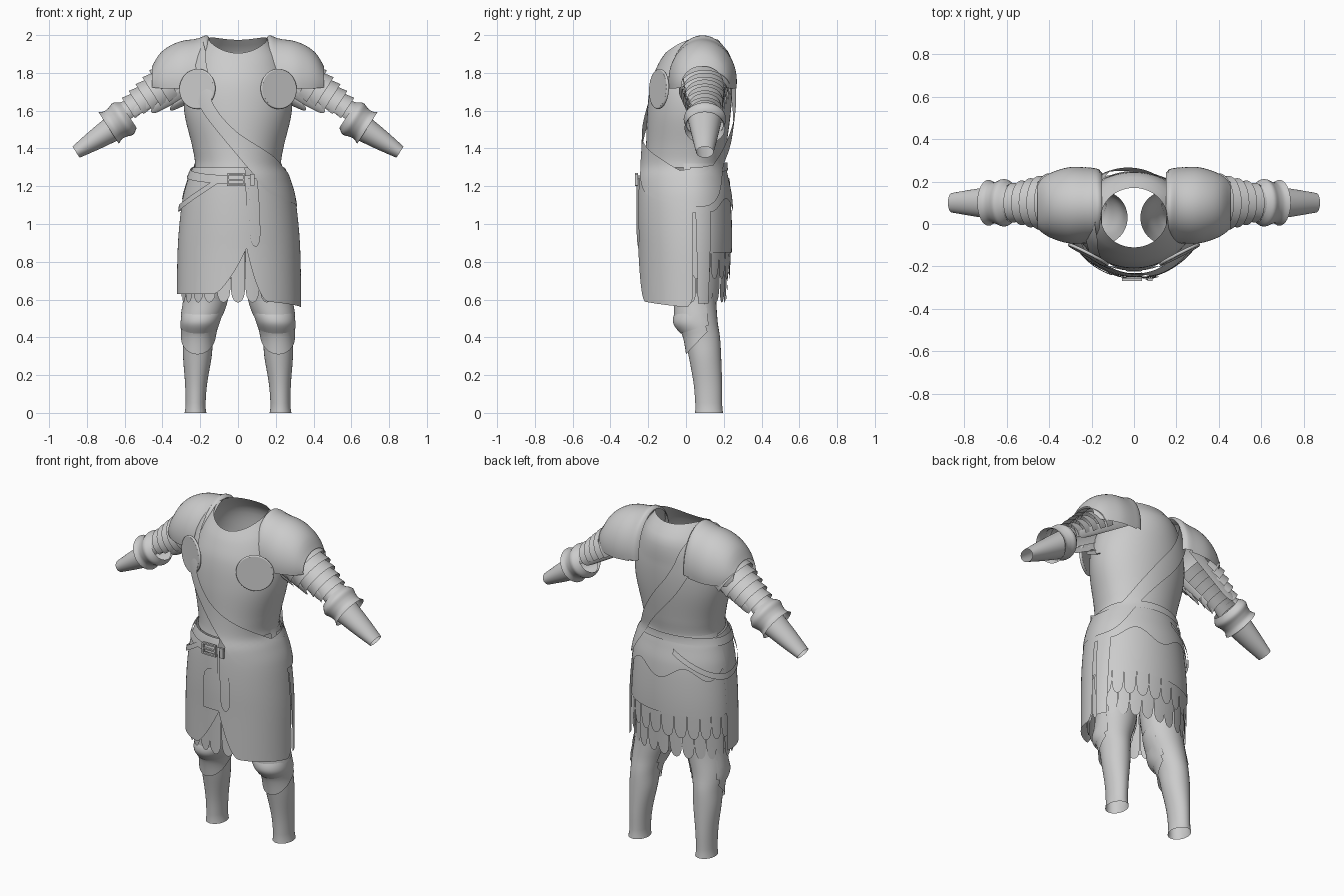
import bpy, bmesh, math
from math import sin, cos, pi, radians, sqrt
from mathutils import Vector

default_cube = bpy.data.objects.get("Cube")
if default_cube:
    bpy.data.objects.remove(default_cube, do_unlink=True)

steel = bpy.data.materials.new("plain_grey")
steel.use_nodes = True
steel.diffuse_color = (0.6, 0.6, 0.6, 1)
steel.node_tree.nodes["Principled BSDF"].inputs["Base Color"].default_value = (0.6, 0.6, 0.6, 1)


def lerp(a, b, t):
    return a + (b - a) * t


def interp(table, t):
    """Smooth interpolation of table rows keyed by their first column."""
    t = min(max(t, table[0][0]), table[-1][0])
    last = len(table) - 1
    i = max(k for k in range(last) if table[k][0] <= t)
    p, q = table[i], table[i + 1]
    before, after = table[max(i - 1, 0)], table[min(i + 2, last)]
    h = q[0] - p[0]
    s = (t - p[0]) / h
    out = []
    for a, b, c, d in zip(before[1:], p[1:], q[1:], after[1:]):
        m = (c - a) / (q[0] - before[0]) * h
        n = (d - b) / (after[0] - p[0]) * h
        out.append(b + s * m + s * s * (3 * (c - b) - 2 * m - n) + s ** 3 * (2 * (b - c) + m + n))
    return out


def sheet(name, surface, nu=24, nv=12, inside=(0, 0.02, 1.2), side=1):
    """Smooth grid over surface(u, v), facing away from the inside point."""
    bm = bmesh.new()
    inside = Vector(inside)
    grid = [[bm.verts.new(surface(i / nu, j / nv)) for j in range(nv + 1)] for i in range(nu + 1)]
    for i in range(nu):
        for j in range(nv):
            bm.faces.new((grid[i][j], grid[i + 1][j], grid[i + 1][j + 1], grid[i][j + 1]))
    bm.normal_update()
    facing = sum(f.normal.dot(f.calc_center_median() - inside) * f.calc_area() for f in bm.faces)
    if facing < 0:
        bmesh.ops.reverse_faces(bm, faces=bm.faces)
    if side < 0:
        bmesh.ops.scale(bm, vec=(-1, 1, 1), verts=bm.verts)
        bmesh.ops.reverse_faces(bm, faces=bm.faces)
    bmesh.ops.remove_doubles(bm, verts=bm.verts, dist=0.0002)
    mesh = bpy.data.meshes.new(name)
    bm.to_mesh(mesh)
    bm.free()
    mesh.materials.append(steel)
    mesh.shade_smooth()
    obj = bpy.data.objects.new(name, mesh)
    bpy.context.collection.objects.link(obj)
    return obj


# Body outline: height, half width, front y, back y
BODY = [(0.55, 0.315, -0.23, 0.225), (0.85, 0.31, -0.235, 0.24), (1.0, 0.3, -0.24, 0.24),
        (1.15, 0.28, -0.24, 0.23), (1.25, 0.25, -0.235, 0.21), (1.31, 0.228, -0.22, 0.2),
        (1.4, 0.24, -0.212, 0.212), (1.6, 0.285, -0.205, 0.238), (1.75, 0.275, -0.185, 0.245),
        (1.85, 0.22, -0.145, 0.235), (1.905, 0.155, -0.11, 0.17)]


def body(degrees, z, off=0.0):
    """Point on the body; zero degrees is the front, positive turns to the left."""
    a = radians(degrees)
    half, front, back = interp(BODY, z)
    mid = 0.03
    depth = (mid - front if cos(a) > 0 else back - mid) + off
    lift = max(0, (z - 1.78) / 0.125) * (0.035 * (1 - cos(a)) + 0.04 * sin(a) ** 2)
    return ((half + off) * sin(a), mid - depth * cos(a), z + lift)


def wrap(name, start, end, top, bottom, off, nu=40, nv=16):
    """Plate lying on the body between two angles and two edge rules of u."""
    sheet(name, lambda u, v: body(lerp(start, end, u), lerp(top(u), bottom(u), v), off), nu, nv)


def petal(name, angle, width, flat, tip, off):
    """Strip with a straight end and a rounded end."""
    round_part = min(abs(flat - tip), 0.07) * (1 if flat > tip else -1)

    def surface(u, v):
        s = 2 * u - 1
        end = tip + round_part * (1 - sqrt(max(0, 1 - s * s)))
        return body(angle + s * width / 2, lerp(flat, end, v), off)
    sheet(name, surface, 12, 8)


# Cuirass with an open neck, and the skirt plates
wrap("cuirass", 0, 360, lambda u: 1.905, lambda u: 1.3, 0, 72, 32)
wrap("back_skirt", 80, 270, lambda u: 1.32, lambda u: 0.85, 0.003)
wrap("back_peplum", 88, 268, lambda u: 1.3, lambda u: 1.1 + 0.035 * cos(u * 6 * pi), 0.013, 60)
wrap("right_front_skirt", 9, -98, lambda u: 1.3,
     lambda u: 0.63 + 0.25 * max(0, 1 - u / 0.3) ** 1.5, 0.01, 48)
wrap("left_front_skirt", 8, 92, lambda u: 1.25,
     lambda u: 0.6 - 0.045 * u + 0.27 * max(0, 1 - u / 0.25) ** 2 + 0.06 * max(0, u * 10 - 9) ** 2, 0.02, 60)
wrap("left_side_skirt", 90, 112, lambda u: 1.25, lambda u: 1.06, 0.015)
sheet("left_side_strip",
      lambda u, v: body(lerp(95, 117, u) + v * lerp(4, -2, u), lerp(1.1, 0.58, v), 0.014))

# Hanging lappets under the skirt
for k in range(24):
    petal("lower_lappet", k * 15, 14.5, 0.89, 0.585, -0.012 - 0.004 * (k % 2))
for k in range(12):
    petal("upper_lappet", 97 + k * 15, 14.5, 0.89, 0.71, -0.003)
petal("front_flap", 0, 21, 0.87, 1.12, 0.017)
petal("hanging_strap", 16, 10, 1.24, 0.88, 0.028)

# Sash: step, upper edge angle and height, lower edge angle and height
SASH = [(0, -88, 1.905, -98, 1.88), (1, -50, 1.87, -75, 1.86), (2, -27, 1.74, -48, 1.78),
        (3, -25, 1.635, -42, 1.635), (4, 2, 1.475, -16, 1.45), (5, 55, 1.34, 15, 1.28),
        (6, 90, 1.265, 40, 1.15), (7, 122, 1.3, 115, 1.1), (8, 155, 1.46, 152, 1.32),
        (9, 185, 1.66, 192, 1.54), (10, 212, 1.84, 226, 1.78), (11, 262, 1.905, 272, 1.88)]


def sash(u, v):
    upper_a, upper_z, lower_a, lower_z = interp(SASH, u * 11)
    return body(lerp(upper_a, lower_a, v), lerp(upper_z, lower_z, v), 0.024)


sheet("sash", sash, 88, 8)

# Belt, slung loop and buckle
wrap("belt", 0, 360, lambda u: 1.292 - 0.035 * cos(2 * pi * u),
     lambda u: 1.248 - 0.035 * cos(2 * pi * u), 0.02, 72, 2)
wrap("belt_loop", -22, -165, lambda u: 1.25 - 0.15 * sin(pi * u),
     lambda u: 1.215 - 0.15 * sin(pi * u), 0.024, 40, 2)


def box(name, x, z, width, height):
    bpy.ops.mesh.primitive_cube_add(size=1, location=(x, -0.262, z))
    obj = bpy.context.object
    obj.name = name
    obj.scale = (width, 0.014, height)
    obj.data.materials.append(steel)


for s in (-1, 1):
    box("buckle_upright", s * 0.042 - 0.01, 1.235, 0.01, 0.065)
    box("buckle_rail", -0.01, 1.235 + s * 0.03, 0.09, 0.009)
box("buckle_prong", -0.01, 1.235, 0.08, 0.008)
box("belt_clasp", 0.075, 1.235, 0.025, 0.06)

# Pauldron: x, centre height, half depth, rise
PAULDRON = [(0.15, 1.76, 0.15, 0.222), (0.165, 1.76, 0.168, 0.238), (0.21, 1.76, 0.177, 0.222),
            (0.3, 1.755, 0.18, 0.213), (0.37, 1.75, 0.162, 0.188), (0.42, 1.745, 0.138, 0.15),
            (0.455, 1.74, 0.11, 0.095)]


def pauldron(start, end, reach, off):
    def surface(u, v):
        x = lerp(start, end, v)
        mid, depth, rise = interp(PAULDRON, x)
        a = radians(lerp(-reach, reach, u))
        return (x, 0.088 + (depth + off) * sin(a), mid + (rise + off) * cos(a))
    return surface


# Arm frame: a sloping axis, the normal above it, and the y direction
SHOULDER = Vector((0.33, 0.1, 1.76))
ALONG = Vector((0.84, 0, -0.54))
ABOVE = Vector((0.54, 0, 0.84))


def arm(s, degrees, across, thick, low=0.0):
    a = radians(degrees)
    return SHOULDER + ALONG * s + Vector((0, across * sin(a), 0)) + ABOVE * (thick * cos(a) - low)


FOREARM = [(0.34, 0.088, 0.078), (0.44, 0.075, 0.066), (0.54, 0.062, 0.053), (0.65, 0.046, 0.035)]
ELBOW = [(0.31, 0.088, 0.08), (0.345, 0.112, 0.1), (0.38, 0.102, 0.09), (0.41, 0.096, 0.088),
         (0.435, 0.108, 0.1)]


def arm_tube(table, low):
    def surface(u, v):
        s = lerp(table[0][0], table[-1][0], v)
        across, thick = interp(table, s)
        return arm(s, u * 360, across, thick, low)
    return surface


def lame(k):
    def surface(u, v):
        size = 0.128 - 0.011 * k + 0.01 * v
        return arm(0.03 + 0.05 * k + 0.06 * v, lerp(-125, 105, u), size, size - 0.012, 0.005)
    return surface


def sleeve_petal(k, sign):
    def surface(u, v):
        s = 2 * v - 1
        reach = 0.29 - 0.09 * k - 0.07 * (1 - sqrt(max(0, 1 - s * s)))
        size = 0.12 + 0.012 * k - 0.03 * u
        return arm(lerp(-0.09, reach, u), sign * (98 + 22 * k + 14 * s), size, size + 0.02, 0.01)
    return surface


# Leg outline: height, x, y, half width, half depth
LEG = [(0, 0.225, 0.122, 0.058, 0.074), (0.03, 0.225, 0.121, 0.053, 0.071),
       (0.15, 0.222, 0.116, 0.058, 0.075), (0.3, 0.215, 0.1, 0.076, 0.086),
       (0.4, 0.21, 0.085, 0.08, 0.095), (0.48, 0.2, 0.06, 0.095, 0.108),
       (0.6, 0.172, 0.05, 0.113, 0.11), (0.75, 0.16, 0.04, 0.118, 0.118), (0.95, 0.15, 0.03, 0.12, 0.125)]


def leg(degrees, z, off=0.0):
    x, y, wide, deep = interp(LEG, z)
    a = radians(degrees)
    return (x + (wide + off) * sin(a), y - (deep + off) * cos(a), z)


def knee_plate(top, bottom, reach, slope, flare, bulge):
    def surface(u, v):
        a = lerp(-reach, reach, u)
        z = lerp(top, bottom, v) + slope * (1 - cos(radians(a)))
        return leg(a, z, 0.004 + flare * v + bulge * sin(pi * v) * max(0, cos(radians(a))))
    return surface


for side, label in ((1, "left_"), (-1, "right_")):
    def limb(name, surface, inside, nu=32, nv=16):
        sheet(label + name, surface, nu, nv, inside, side)

    # Shoulder and arm armour
    dome = (0.28, 0.09, 1.7)
    limb("shoulder_dome", pauldron(0.2, 0.455, 100, 0), dome)
    limb("shoulder_collar", pauldron(0.15, 0.23, 97, 0.001), dome, 32, 6)
    for k in range(6):
        limb("arm_lame", lame(k), arm(0.06 + 0.05 * k, 0, 0, 0), 32, 3)
    for k in range(3):
        limb("front_sleeve_petal", sleeve_petal(k, -1), arm(0.05, 0, 0, 0), 12, 10)
    limb("back_sleeve_petal", sleeve_petal(0, 1), arm(0.05, 0, 0, 0), 12, 10)
    limb("elbow_guard", arm_tube(ELBOW, 0.02), arm(0.38, 0, 0, 0, 0.02))
    limb("forearm", arm_tube(FOREARM, 0.034), arm(0.5, 0, 0, 0, 0.034))

    # Leg tube and knee plates
    limb("leg", lambda u, v: leg(u * 360, 0.95 * v), (0.2, 0.08, 0.45), 32, 36)
    knee = (0.2, 0.07, 0.45)
    limb("thigh_plate", knee_plate(0.6, 0.49, 115, 0.03, 0.006, 0), knee)
    limb("knee_cop", knee_plate(0.53, 0.42, 120, 0.03, 0.006, 0.014), knee)
    limb("shin_plate", knee_plate(0.44, 0.31, 110, 0.09, 0.008, 0), knee)

    # Round chest guard with a raised rim
    facing = Vector((side * 0.45, -0.88, 0.05)).to_track_quat("Z", "Y").to_euler()
    spot = (side * 0.215, -0.143, 1.715)
    bpy.ops.mesh.primitive_cylinder_add(vertices=40, radius=0.1, depth=0.016, location=spot, rotation=facing)
    bpy.context.object.name = label + "round_guard"
    bpy.ops.object.shade_smooth_by_angle()
    bpy.context.object.data.materials.append(steel)
    bpy.ops.mesh.primitive_torus_add(major_segments=40, minor_segments=8, major_radius=0.099,
                                     minor_radius=0.008, location=spot, rotation=facing)
    bpy.context.object.name = label + "guard_rim"
    bpy.ops.object.shade_smooth()
    bpy.context.object.data.materials.append(steel)
